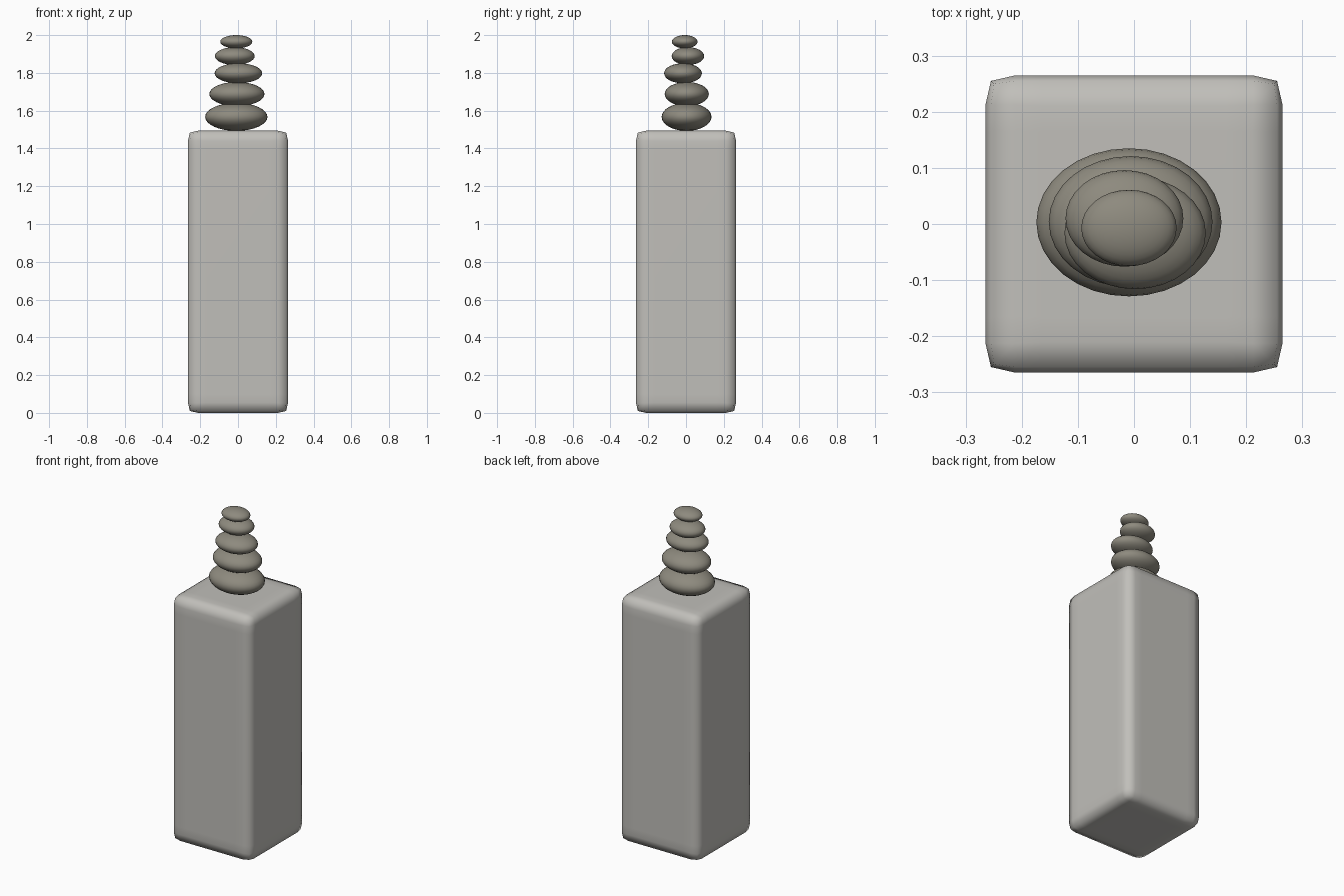
import bpy
import bmesh

default = bpy.data.objects.get("Cube")
if default:
    bpy.data.objects.remove(default, do_unlink=True)


def material(name, rgb):
    mat = bpy.data.materials.new(name)
    mat.use_nodes = True
    mat.diffuse_color = (*rgb, 1)
    mat.node_tree.nodes["Principled BSDF"].inputs["Base Color"].default_value = (*rgb, 1)
    return mat


def add_object(name, bm, mat):
    for face in bm.faces:
        face.smooth = True
    mesh = bpy.data.meshes.new(name)
    bm.to_mesh(mesh)
    bm.free()
    mesh.materials.append(mat)
    obj = bpy.data.objects.new(name, mesh)
    bpy.context.collection.objects.link(obj)
    return obj


plinth_grey = material("pale concrete grey", (0.53, 0.52, 0.49))
stone_grey = material("warm stone grey", (0.27, 0.255, 0.21))

# Tall plinth with softly squared-off edges
width, height = 0.53, 1.494
bm = bmesh.new()
bmesh.ops.create_cube(bm, size=1)
bmesh.ops.scale(bm, vec=(width, width, height), verts=bm.verts)
bmesh.ops.translate(bm, vec=(0, 0, height / 2), verts=bm.verts)
plinth = add_object("plinth", bm, plinth_grey)
bevel = plinth.modifiers.new("rounded edges", "BEVEL")
bevel.width = 0.1
bevel.segments = 4
bevel.profile = 0.81

# Balanced stack of flattened stones, bottom to top: centre, radii
stones = [
    ((-0.009, 0.003, 1.567), (0.165, 0.132, 0.074)),
    ((-0.006, 0.004, 1.688), (0.146, 0.117, 0.064)),
    ((0.002, -0.016, 1.798), (0.126, 0.100, 0.053)),
    ((-0.017, 0.010, 1.889), (0.105, 0.086, 0.047)),
    ((-0.009, -0.007, 1.965), (0.085, 0.068, 0.035)),
]
for number, (centre, radii) in enumerate(stones, 1):
    bm = bmesh.new()
    bmesh.ops.create_uvsphere(bm, u_segments=32, v_segments=16, radius=1)
    bmesh.ops.scale(bm, vec=radii, verts=bm.verts)
    stone = add_object(f"stacked_stone_{number}", bm, stone_grey)
    stone.location = centre
